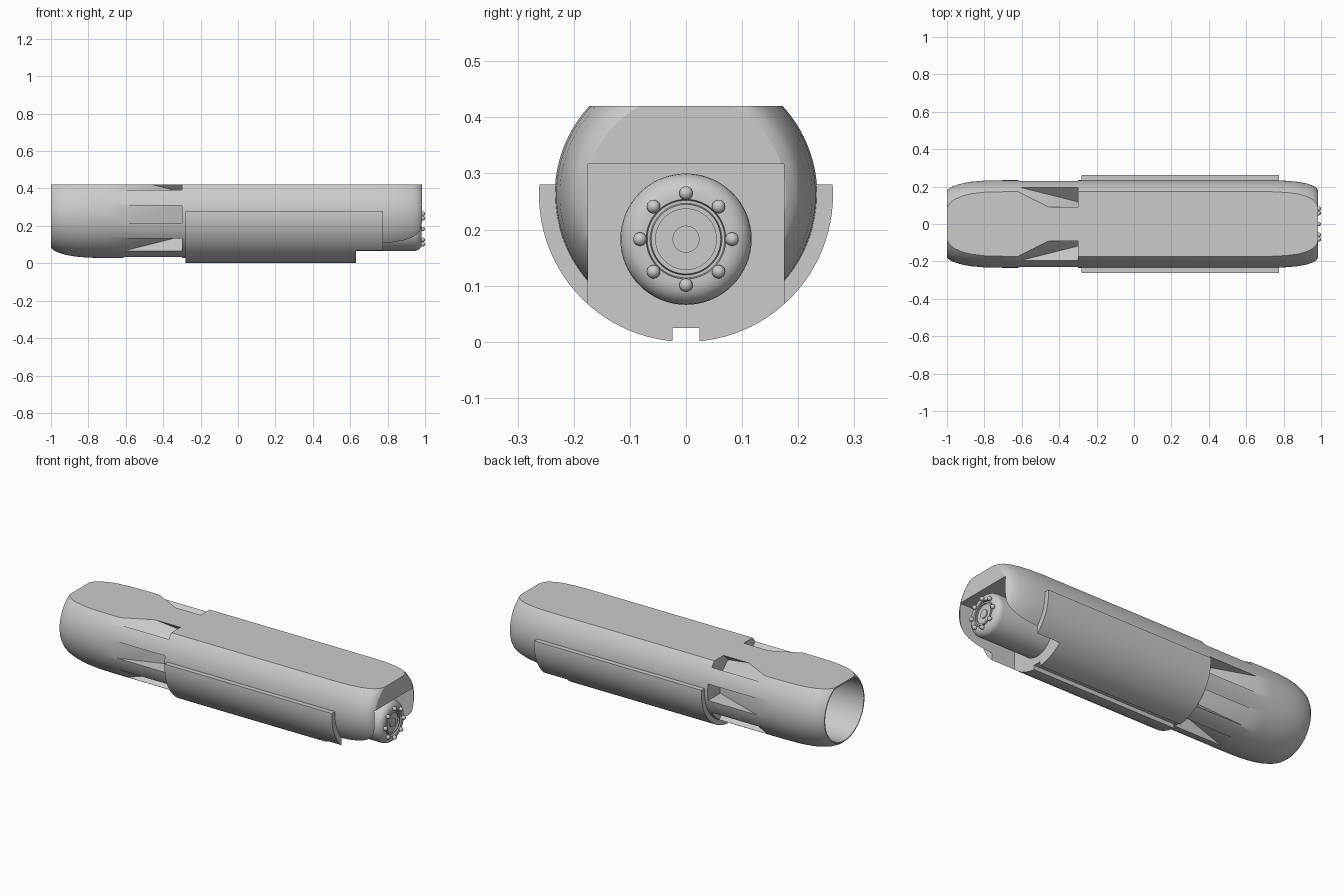
import bpy, bmesh, math
from mathutils import Matrix, Vector

cube = bpy.data.objects.get("Cube")
if cube:
    bpy.data.objects.remove(cube)

AXIS_Z = 0.262      # centre line of the main body
NOZZLE_Z = 0.183    # centre line of the tail nozzle
BODY_R = 0.234
TOP = 0.42

grey = bpy.data.materials.new("plain_grey")
grey.use_nodes = True
shade = (0.6, 0.6, 0.6, 1)
grey.diffuse_color = shade
grey.node_tree.nodes["Principled BSDF"].inputs["Base Color"].default_value = shade


def finish(name, bm):
    bmesh.ops.recalc_face_normals(bm, faces=bm.faces)
    mesh = bpy.data.meshes.new(name)
    bm.to_mesh(mesh)
    bm.free()
    mesh.materials.append(grey)
    obj = bpy.data.objects.new(name, mesh)
    bpy.context.collection.objects.link(obj)
    return obj


def lathe(name, profile, z, steps=96):
    """Revolve (x, radius) points around a line along x at height z."""
    bm = bmesh.new()
    verts = [bm.verts.new((x, 0, z + r)) for x, r in profile]
    edges = [bm.edges.new(pair) for pair in zip(verts, verts[1:])]
    bmesh.ops.spin(bm, geom=verts + edges, cent=(0, 0, z), axis=(1, 0, 0),
                   angle=math.tau, steps=steps)
    bmesh.ops.remove_doubles(bm, verts=bm.verts, dist=0.0001)
    return finish(name, bm)


def box(name, low, high):
    low, high = Vector(low), Vector(high)
    bm = bmesh.new()
    bmesh.ops.create_cube(bm, size=1, matrix=Matrix.Translation((low + high) / 2)
                          @ Matrix.Diagonal((*(high - low), 1)))
    return finish(name, bm)


def slot_wedge(angle):
    """Ramp-shaped cutter that deepens toward the tail."""
    bm = bmesh.new()
    ramp = [(-0.805, 0.3), (-0.3, 0.12), (-0.3, 0.3)]
    face = bm.faces.new([bm.verts.new((x, r, -0.047)) for x, r in ramp])
    out = bmesh.ops.extrude_face_region(bm, geom=[face])["geom"]
    bmesh.ops.translate(bm, vec=(0, 0, 0.094),
                        verts=[v for v in out if isinstance(v, bmesh.types.BMVert)])
    bmesh.ops.transform(bm, verts=bm.verts, matrix=Matrix.Translation((0, 0, AXIS_Z))
                        @ Matrix.Rotation(angle, 4, "X"))
    return finish("slot_cutter", bm)


def cut(obj, *cutters):
    for cutter in cutters:
        mod = obj.modifiers.new("cut", "BOOLEAN")
        mod.operation, mod.solver, mod.object = "DIFFERENCE", "EXACT", cutter
    graph = bpy.context.evaluated_depsgraph_get()
    obj_mesh = bpy.data.meshes.new_from_object(obj.evaluated_get(graph))
    obj.modifiers.clear()
    obj.data = obj_mesh


def smooth(obj, degrees=28):
    for poly in obj.data.polygons:
        poly.use_smooth = True
    obj.data.set_sharp_from_angle(angle=math.radians(degrees))


# Main body: rounded tube with an open nose
nose = [(-1, 0), (-1, 0.18), (-0.985, 0.193), (-0.96, 0.205), (-0.92, 0.217),
        (-0.87, 0.226), (-0.8, 0.232), (-0.7, BODY_R)]
tail = [(0.74, BODY_R), (0.82, 0.231), (0.88, 0.225), (0.925, 0.216), (0.955, 0.206),
        (0.975, 0.194), (0.985, 0.178), (0.985, 0)]
body = lathe("main_body", nose + tail, AXIS_Z)

# Cutters: flat top, nose opening, tail pocket
flat_top = box("top_cutter", (-2, -1, TOP), (2, 1, 1))
opening = lathe("opening_cutter", [(-1.1, 0), (-1.1, 0.174), (-0.6, 0.174), (-0.6, 0)], AXIS_Z)
opening_roof = box("roof_cutter", (-2, -1, TOP - 0.008), (2, 1, 1))
cut(opening, opening_roof)
pocket = box("pocket_cutter", (0.63, -0.175, -0.5), (1.5, 0.175, 0.317))
slots = [slot_wedge(i * math.pi / 4) for i in range(8) if i != 2]
cut(body, flat_top, opening, pocket, *slots)
smooth(body)

# Lower sleeve: half shell with a keel groove
sleeve = lathe("lower_sleeve", [(-0.28, 0.231), (-0.28, 0.262), (0.775, 0.262),
                                (0.775, 0.231), (-0.28, 0.231)], AXIS_Z)
sleeve_top = box("sleeve_cutter", (-2, -1, 0.28), (2, 1, 1))
groove = box("groove_cutter", (-2, -0.024, -1), (2, 0.024, 0.025))
cut(sleeve, sleeve_top, groove, pocket)
smooth(sleeve)

for cutter in [flat_top, opening, opening_roof, pocket, sleeve_top, groove, *slots]:
    bpy.data.objects.remove(cutter)

# Tail nozzle: rounded rim, ring groove and centre boss
rim = [(0.945 + 0.037 * math.sin(a), 0.08 + 0.037 * math.cos(a))
       for a in (math.radians(15 * i) for i in range(7))]
nozzle = lathe("tail_nozzle", [(0.62, 0), (0.62, 0.117)] + rim
               + [(0.982, 0.071), (0.968, 0.069), (0.968, 0.064), (0.98, 0.062),
                  (0.98, 0.054), (0.972, 0.054), (0.972, 0.024), (0.978, 0.024),
                  (0.978, 0)], NOZZLE_Z, 64)
smooth(nozzle)

# Ring of round studs on the nozzle rim
bm = bmesh.new()
for i in range(8):
    a = i * math.pi / 4
    spot = (0.988, 0.082 * math.cos(a), NOZZLE_Z + 0.082 * math.sin(a))
    bmesh.ops.create_uvsphere(bm, u_segments=20, v_segments=12, radius=0.012,
                              matrix=Matrix.Translation(spot))
smooth(finish("nozzle_studs", bm), 60)
